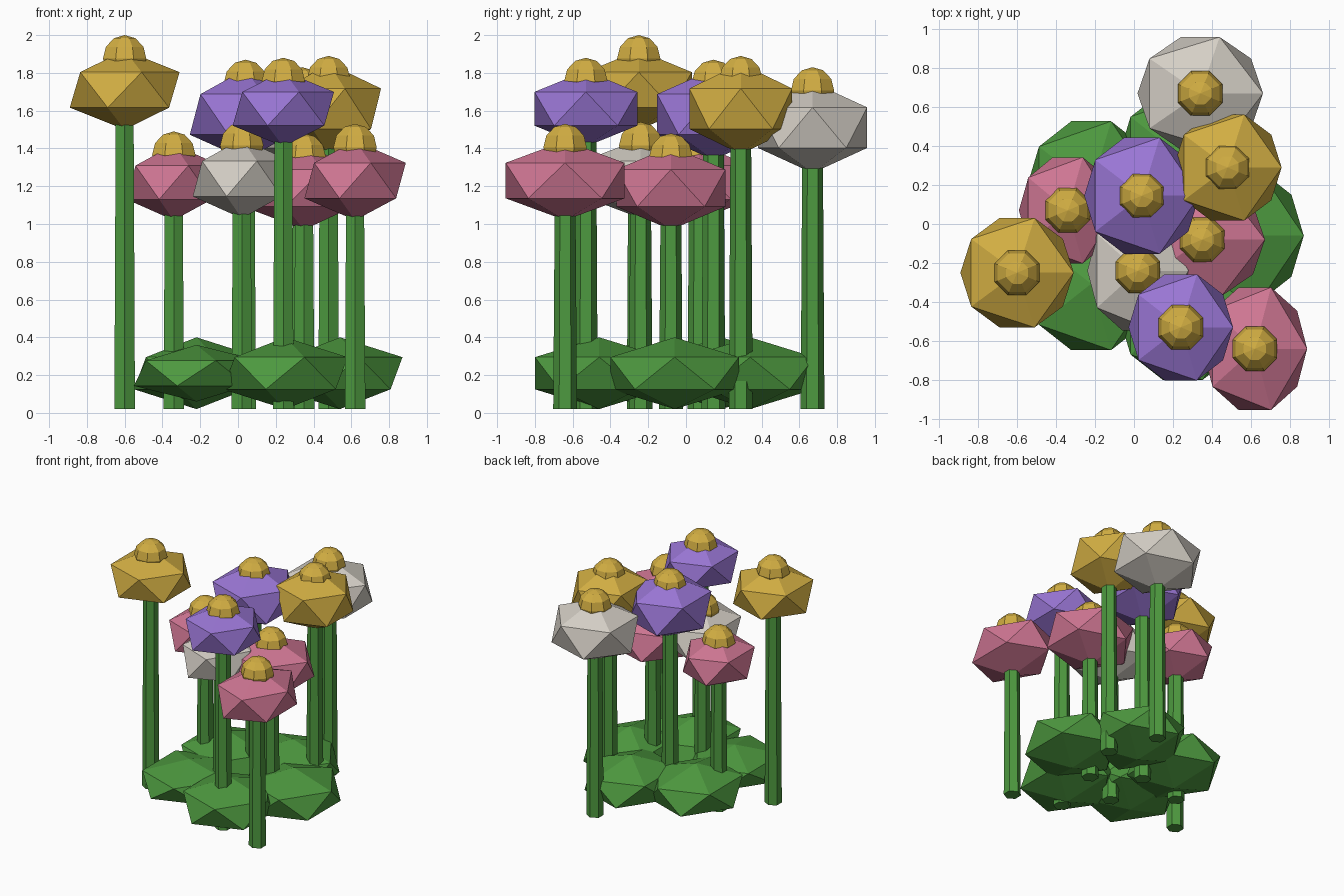
import bpy
from math import cos, sin, radians

cube = bpy.data.objects.get("Cube")
if cube:
    bpy.data.objects.remove(cube, do_unlink=True)


def material(name, rgb):
    mat = bpy.data.materials.new(name)
    mat.use_nodes = True
    mat.diffuse_color = (*rgb, 1)
    mat.node_tree.nodes["Principled BSDF"].inputs["Base Color"].default_value = (*rgb, 1)
    return mat


GREEN = material("leaf green", (0.075, 0.32, 0.05))
GOLD = material("gold", (0.64, 0.42, 0.055))
PURPLE = material("purple", (0.32, 0.18, 0.66))
PINK = material("pink", (0.62, 0.18, 0.29))
WHITE = material("warm white", (0.66, 0.62, 0.56))


def finish(name, mat):
    obj = bpy.context.object
    obj.name = name
    obj.data.materials.append(mat)
    return obj


def blob(name, mat, location, size):
    """Squat twenty-sided ball."""
    bpy.ops.mesh.primitive_ico_sphere_add(subdivisions=1, radius=1, location=location)
    finish(name, mat).scale = size


def flower(label, mat, x, y, top, middle, size):
    # Tapered six-sided stem
    foot = 0.02
    bpy.ops.mesh.primitive_cone_add(vertices=6, radius1=0.063, radius2=0.054,
                                    depth=middle - foot,
                                    location=(x, y, (middle + foot) / 2))
    finish(label + "_stem", GREEN)
    # Bloom
    blob(label + "_bloom", mat, (x, y, middle), size)
    # Eight-sided centre
    bpy.ops.mesh.primitive_uv_sphere_add(segments=8, ring_count=6, radius=0.124,
                                         location=(x, y, top - 0.124),
                                         rotation=(0, 0, radians(22.5)))
    finish(label + "_centre", GOLD)


# Ring of low leaf clumps
for i in range(5):
    a = radians(72 * i)
    height = 0.15 if i == 3 else 0.19
    blob(f"leaf_clump_{i + 1}", GREEN,
         (0.12 + 0.42 * cos(a), -0.06 + 0.42 * sin(a), 0.21), (0.37, 0.40, height))

# Flowers: position, top height, bloom height, bloom size
flower("left_gold", GOLD, -0.60, -0.25, 2.00, 1.71, (0.325, 0.33, 0.21))
flower("right_gold", GOLD, 0.48, 0.29, 1.89, 1.61, (0.31, 0.32, 0.24))
flower("middle_purple", PURPLE, 0.04, 0.145, 1.87, 1.58, (0.33, 0.35, 0.24))
flower("front_purple", PURPLE, 0.24, -0.53, 1.88, 1.61, (0.30, 0.32, 0.20))
flower("left_pink", PINK, -0.34, 0.07, 1.49, 1.22, (0.28, 0.32, 0.20))
flower("middle_pink", PINK, 0.35, -0.08, 1.48, 1.19, (0.36, 0.34, 0.22))
flower("front_pink", PINK, 0.62, -0.64, 1.53, 1.23, (0.30, 0.37, 0.21))
flower("middle_white", WHITE, 0.02, -0.24, 1.54, 1.24, (0.29, 0.36, 0.21))
flower("back_white", WHITE, 0.34, 0.67, 1.83, 1.51, (0.36, 0.34, 0.24))
